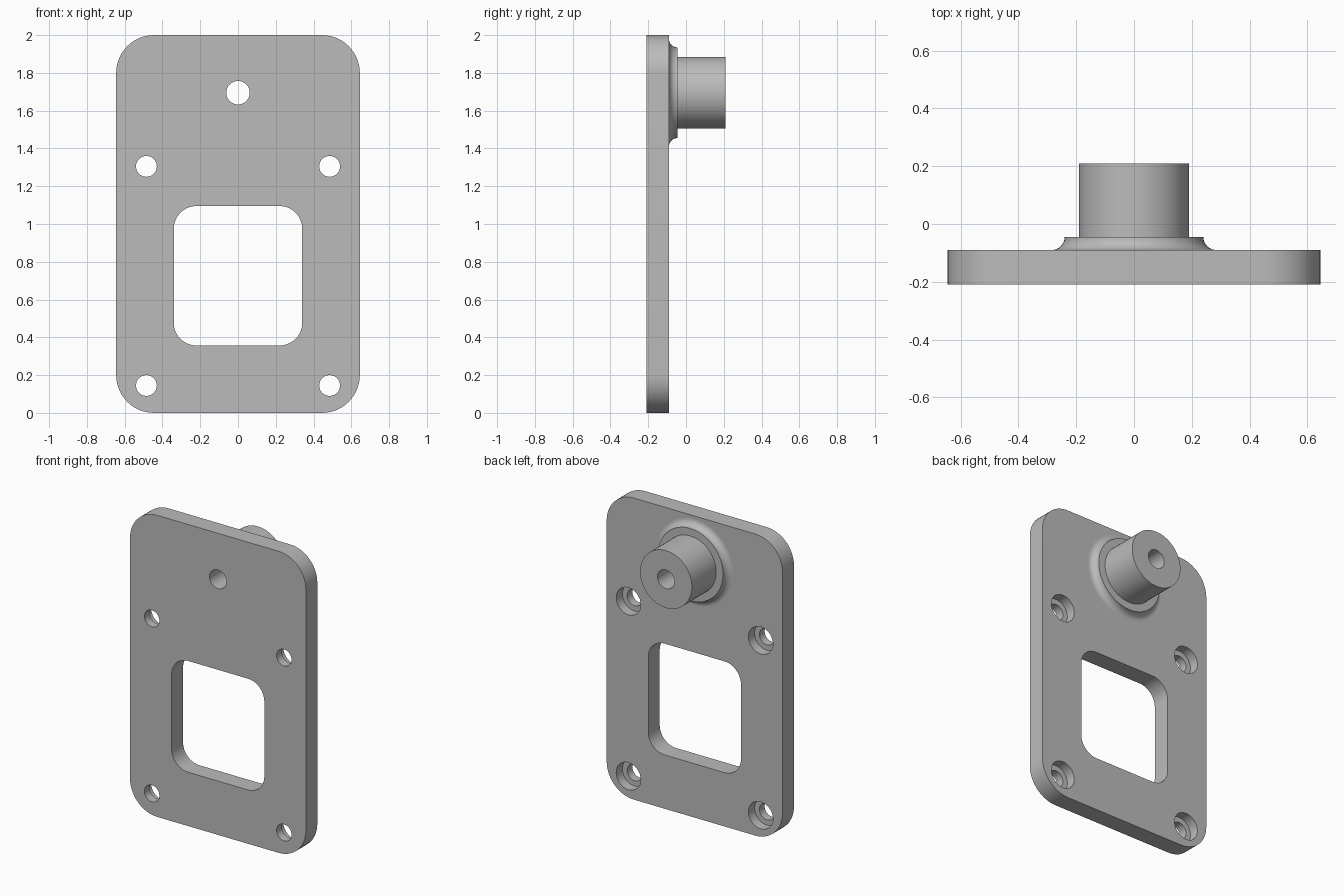
import bpy, bmesh, math

cube = bpy.data.objects.get("Cube")
if cube:
    bpy.data.objects.remove(cube, do_unlink=True)

GREY = (0.5, 0.5, 0.5, 1)
grey = bpy.data.materials.new("plain grey")
grey.use_nodes = True
grey.diffuse_color = GREY
grey.node_tree.nodes["Principled BSDF"].inputs["Base Color"].default_value = GREY

FRONT, BACK, END = -0.21, -0.09, 0.21
BORE = 0.062
BOSS_Z = 1.695


def make_object(name, bm):
    bmesh.ops.recalc_face_normals(bm, faces=bm.faces)
    mesh = bpy.data.meshes.new(name)
    bm.to_mesh(mesh)
    bm.free()
    mesh.materials.append(grey)
    obj = bpy.data.objects.new(name, mesh)
    bpy.context.collection.objects.link(obj)
    return obj


def rounded_slab(name, half_w, z0, z1, r, y0, y1, steps=14):
    """Rounded rectangle in XZ, extruded along Y."""
    bm = bmesh.new()
    corners = [(half_w - r, z1 - r), (r - half_w, z1 - r),
               (r - half_w, z0 + r), (half_w - r, z0 + r)]
    verts = []
    for q, (cx, cz) in enumerate(corners):
        for i in range(steps + 1):
            a = math.pi / 2 * (q + i / steps)
            verts.append(bm.verts.new((cx + r * math.cos(a), y0, cz + r * math.sin(a))))
    face = bm.faces.new(verts)
    ext = bmesh.ops.extrude_face_region(bm, geom=[face])
    moved = [v for v in ext["geom"] if isinstance(v, bmesh.types.BMVert)]
    bmesh.ops.translate(bm, verts=moved, vec=(0, y1 - y0, 0))
    return make_object(name, bm)


def lathe(name, profile, x, z, closed=False, segs=64):
    """Turn (radius, y) points around a Y axis through (x, z)."""
    bm = bmesh.new()
    rings = []
    for r, y in profile:
        rings.append([bm.verts.new((x + r * math.cos(2 * math.pi * i / segs), y,
                                    z + r * math.sin(2 * math.pi * i / segs)))
                      for i in range(segs)])
    pairs = list(zip(rings, rings[1:]))
    if closed:
        pairs.append((rings[-1], rings[0]))
    else:
        bm.faces.new(rings[0])
        bm.faces.new(rings[-1])
    for a, b in pairs:
        for i in range(segs):
            j = (i + 1) % segs
            bm.faces.new((a[i], a[j], b[j], b[i]))
    return make_object(name, bm)


# Plate and the cutters for its openings
plate = rounded_slab("plate", 0.645, 0, 2, 0.2, FRONT, BACK)
cutters = [
    rounded_slab("window_cutter", 0.34, 0.357, 1.095, 0.12, FRONT - 0.1, BACK + 0.1),
    lathe("bore_cutter", [(BORE, FRONT - 0.1), (BORE, BACK + 0.1)], 0, BOSS_Z),
]
# Counterbored screw holes, wider at the back
step = BACK - 0.065
for x in (-0.485, 0.485):
    for z in (0.145, 1.305):
        cutters.append(lathe("screw_cutter", [(0.055, FRONT - 0.1), (0.055, step),
                                              (0.09, step), (0.09, BACK + 0.1)], x, z))
for cutter in cutters:
    cutter.hide_render = True
    mod = plate.modifiers.new(cutter.name, 'BOOLEAN')
    mod.operation = 'DIFFERENCE'
    mod.solver = 'EXACT'
    mod.object = cutter

bpy.context.view_layer.update()
cut_mesh = bpy.data.meshes.new_from_object(
    plate.evaluated_get(bpy.context.evaluated_depsgraph_get()))
plate.modifiers.clear()
plate.data = cut_mesh
for cutter in cutters:
    bpy.data.objects.remove(cutter, do_unlink=True)

# Boss with a bore, and a collar that flares into the plate
COLLAR, FILLET, STEM = 0.24, 0.045, 0.19
flare = []
for i in range(13):
    a = math.pi / 2 * i / 12
    flare.append((COLLAR + FILLET * (1 - math.sin(a)), BACK + FILLET * (1 - math.cos(a))))
boss = lathe("boss", [(BORE, BACK)] + flare +
             [(STEM, BACK + FILLET), (STEM, END), (BORE, END)], 0, BOSS_Z, closed=True)

# Smooth the round walls, keep the edges crisp
bpy.ops.object.select_all(action='DESELECT')
for obj in (plate, boss):
    obj.select_set(True)
bpy.context.view_layer.objects.active = plate
bpy.ops.object.shade_smooth_by_angle(angle=math.radians(30))
